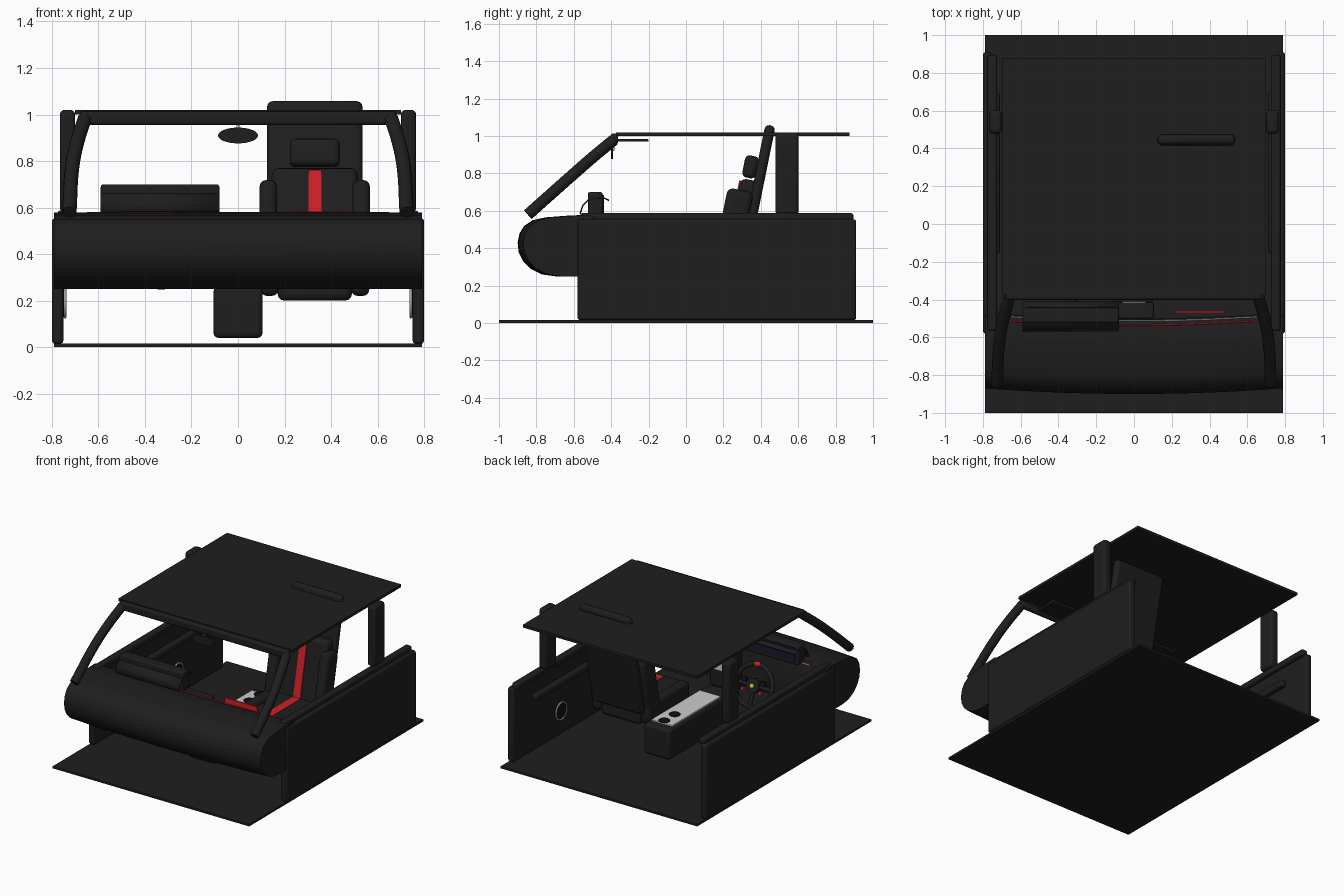
import bpy, bmesh, math
from mathutils import Vector

if "Cube" in bpy.data.objects:
    bpy.data.objects.remove(bpy.data.objects["Cube"])


def mat(name, c):
    m = bpy.data.materials.new(name)
    m.diffuse_color = (*c, 1)
    m.use_nodes = True
    m.node_tree.nodes["Principled BSDF"].inputs["Base Color"].default_value = m.diffuse_color
    return m


BLACK = mat("black_trim", (0.013, 0.013, 0.014))
DARK = mat("deep_black", (0.006, 0.006, 0.007))
RED = mat("red_accent", (0.6, 0.015, 0.02))
SILVER = mat("silver", (0.55, 0.55, 0.58))
YELLOW = mat("yellow", (0.8, 0.55, 0.02))
SCREEN = mat("screen_glass", (0.01, 0.01, 0.025))


def finish(ob, name, m):
    ob.name = name
    ob.data.materials.append(m)
    return ob


def box(name, c, s, bevel=0.0, m=BLACK, rx=0.0):
    bpy.ops.mesh.primitive_cube_add(size=1, location=c)
    ob = bpy.context.object
    ob.scale = s
    bpy.ops.object.transform_apply(location=False, rotation=False, scale=True)
    ob.rotation_euler.x = rx
    if bevel:
        b = ob.modifiers.new("bevel", 'BEVEL')
        b.width, b.segments = bevel, 3
        bpy.ops.object.shade_smooth_by_angle(angle=math.radians(40))
    return finish(ob, name, m)


def disc(name, c, r, depth, rot=(0, 0, 0), m=BLACK, r2=None):
    bpy.ops.mesh.primitive_cone_add(vertices=32, radius1=r, radius2=r if r2 is None else r2,
                                    depth=depth, location=c, rotation=rot)
    bpy.ops.object.shade_smooth_by_angle(angle=math.radians(40))
    return finish(bpy.context.object, name, m)


def ring(name, c, R, r, rot, m=BLACK):
    bpy.ops.mesh.primitive_torus_add(major_radius=R, minor_radius=r, major_segments=48,
                                     minor_segments=12, location=c, rotation=rot)
    bpy.ops.object.shade_smooth()
    return finish(bpy.context.object, name, m)


def tube(name, pts, r, m=BLACK):
    cu = bpy.data.curves.new(name, 'CURVE')
    cu.dimensions, cu.bevel_depth, cu.bevel_resolution = '3D', r, 4
    cu.use_fill_caps = True
    sp = cu.splines.new('BEZIER')
    sp.bezier_points.add(len(pts) - 1)
    for p, co in zip(sp.bezier_points, pts):
        p.co = co
        p.handle_left_type = p.handle_right_type = 'AUTO'
    ob = bpy.data.objects.new(name, cu)
    bpy.context.collection.objects.link(ob)
    return finish(ob, name, m)


def sweep(name, prof, x0, x1, n=1, bow=0.0, closed=True, thick=0.0, m=BLACK):
    """Sweep a (y, z) profile along x, bowed forward in the middle."""
    bm = bmesh.new()
    rows = []
    for i in range(n + 1):
        x = x0 + (x1 - x0) * i / n
        rows.append([bm.verts.new((x, y + bow * (x / 0.79) ** 2, z)) for y, z in prof])
    k = len(prof)
    for a, b in zip(rows, rows[1:]):
        for j in range(k if closed else k - 1):
            bm.faces.new((a[j], a[(j + 1) % k], b[(j + 1) % k], b[j]))
    if closed:
        bm.faces.new(rows[0])
        bm.faces.new(rows[-1])
    bmesh.ops.recalc_face_normals(bm, faces=bm.faces)
    me = bpy.data.meshes.new(name)
    bm.to_mesh(me)
    ob = bpy.data.objects.new(name, me)
    bpy.context.collection.objects.link(ob)
    bpy.context.view_layer.objects.active = ob
    bpy.ops.object.select_all(action='DESELECT')
    ob.select_set(True)
    bpy.ops.object.shade_smooth_by_angle(angle=math.radians(35))
    if thick:
        ob.modifiers.new("shell", 'SOLIDIFY').thickness = thick
    return finish(ob, name, m)


# floor and roof
box("floor", (0, 0, 0.0075), (1.58, 2, 0.015))
box("roof", (0, 0.25, 1.01), (1.4, 1.25, 0.02))

# dashboard with thin trim lines along its rear edge
dash = [(-0.50, 0.27), (-0.58, 0.25), (-0.70, 0.25), (-0.77, 0.26), (-0.83, 0.29), (-0.87, 0.33),
        (-0.895, 0.38), (-0.90, 0.43), (-0.89, 0.48), (-0.865, 0.52), (-0.82, 0.55), (-0.75, 0.565),
        (-0.65, 0.573), (-0.55, 0.578), (-0.515, 0.565), (-0.50, 0.53)]
sweep("dashboard", dash, -0.79, 0.79, n=24, bow=0.03)
for nm, y, z, m in (("dash_red_line", -0.535, 0.577, RED), ("dash_silver_line", -0.512, 0.563, SILVER)):
    tube(nm, [(x, y + 0.03 * (x / 0.79) ** 2, z) for x in (-0.65, -0.3, 0, 0.3, 0.65)], 0.004, m)
box("dash_red_panel", (0.35, -0.465, 0.545), (0.26, 0.01, 0.075), m=RED)

# instrument cluster and its curved hood
box("instrument_cluster", (-0.335, -0.485, 0.63), (0.51, 0.08, 0.14), 0.012)
box("instrument_screen", (-0.335, -0.442, 0.635), (0.46, 0.006, 0.10), m=SCREEN)
sweep("instrument_hood", [(-0.57, 0.585), (-0.555, 0.63), (-0.525, 0.66), (-0.485, 0.675),
                          (-0.445, 0.675), (-0.41, 0.66)], -0.59, -0.08, closed=False, thick=0.008)

# centre stack and console
box("centre_stack", (0, -0.46, 0.40), (0.21, 0.09, 0.30), 0.015)
box("centre_panel", (0, -0.413, 0.42), (0.12, 0.008, 0.08), m=SILVER)
box("console", (0, -0.04, 0.15), (0.21, 0.76, 0.22), 0.02)
box("console_top", (0, 0, 0.263), (0.17, 0.56, 0.014), 0.004, SILVER)
for y in (0.13, 0.25):
    disc("cup_holder", (0, y, 0.271), 0.034, 0.006, m=DARK)
    ring("cup_holder_rim", (0, y, 0.273), 0.034, 0.004, (0, 0, 0), DARK)

# steering wheel, built in its own plane
W = Vector((-0.33, -0.31, 0.40))
TILT = math.radians(90 - 20)


def on_wheel(u, v, w=0.0):
    t = math.radians(20)
    return W + Vector((u, -v * math.sin(t) + w * math.cos(t), v * math.cos(t) + w * math.sin(t)))


face = (-TILT, 0, 0)
ring("steering_wheel_rim", W, 0.145, 0.016, face)
disc("wheel_hub", W, 0.05, 0.04, face)
disc("wheel_centre_button", on_wheel(0, 0, 0.024), 0.016, 0.012, face, YELLOW)
for a in (0, 180, 270):
    d = math.radians(a)
    tube("wheel_spoke", [W, on_wheel(0.14 * math.cos(d), 0.14 * math.sin(d))], 0.014)
arc = [math.radians(a) for a in (82, 90, 98)]
tube("wheel_top_marker", [on_wheel(0.145 * math.cos(a), 0.145 * math.sin(a)) for a in arc], 0.018, RED)
for s in (-1, 1):
    disc("wheel_red_button", on_wheel(s * 0.07, -0.035, 0.016), 0.012, 0.02, face, RED)
    disc("wheel_knob", on_wheel(s * 0.075, 0.03, 0.012), 0.018, 0.025, face, DARK)
tube("steering_column", [W, on_wheel(0, 0, -0.2)], 0.03)

# passenger seat
SX, LEAN = 0.33, -0.2
box("seat_cushion", (SX, 0.04, 0.275), (0.32, 0.50, 0.15), 0.03)
box("seat_cushion_stripe", (SX, 0.04, 0.349), (0.06, 0.42, 0.008), m=RED)
box("seat_back_plate", (SX, 0.375, 0.68), (0.41, 0.055, 0.77), 0.025, rx=LEAN)
box("seat_backrest", (SX, 0.296, 0.535), (0.37, 0.10, 0.47), 0.03, rx=LEAN)
box("seat_back_stripe", (SX, 0.247, 0.545), (0.056, 0.012, 0.44), m=RED, rx=LEAN)
box("headrest", (SX, 0.345, 0.835), (0.215, 0.075, 0.12), 0.025, rx=LEAN)
for s in (-1, 1):
    box("seat_side_bolster", (SX + s * 0.20, 0.25, 0.50), (0.075, 0.14, 0.43), 0.03, rx=LEAN)
    box("seat_cushion_bolster", (SX + s * 0.195, 0.05, 0.295), (0.08, 0.48, 0.15), 0.03)

# doors, pillars and visors on both sides
for s in (-1, 1):
    box("door", (s * 0.775, 0.165, 0.285), (0.05, 1.49, 0.54), 0.015)
    box("door_sill", (s * 0.75, 0.165, 0.565), (0.05, 1.46, 0.045), 0.012)
    box("door_armrest", (s * 0.735, 0.27, 0.41), (0.05, 0.85, 0.05), 0.015)
    disc("door_speaker", (s * 0.747, 0.37, 0.19), 0.062, 0.01, (0, math.pi / 2, 0), DARK)
    ring("door_speaker_ring", (s * 0.743, 0.37, 0.19), 0.062, 0.005, (0, math.pi / 2, 0), SILVER)
    tube("windscreen_pillar", [(s * 0.725, -0.845, 0.58), (s * 0.712, -0.62, 0.78),
                               (s * 0.69, -0.50, 0.885), (s * 0.66, -0.385, 0.98)], 0.031)
    box("door_pillar", (s * 0.733, 0.54, 0.80), (0.066, 0.125, 0.44), 0.02)
    box("sun_visor", (s * 0.33, -0.29, 0.977), (0.42, 0.18, 0.015), 0.006)

# windscreen header and rear-view mirror
box("windscreen_header", (0, -0.383, 0.984), (1.36, 0.04, 0.06), 0.015)
mirror = disc("rear_view_mirror", (0, -0.395, 0.91), 1, 1, (math.pi / 2, 0, 0))
mirror.scale = (0.086, 0.034, 0.012)
tube("mirror_stem", [(0, -0.39, 0.92), (0, -0.385, 0.97)], 0.006, SILVER)
